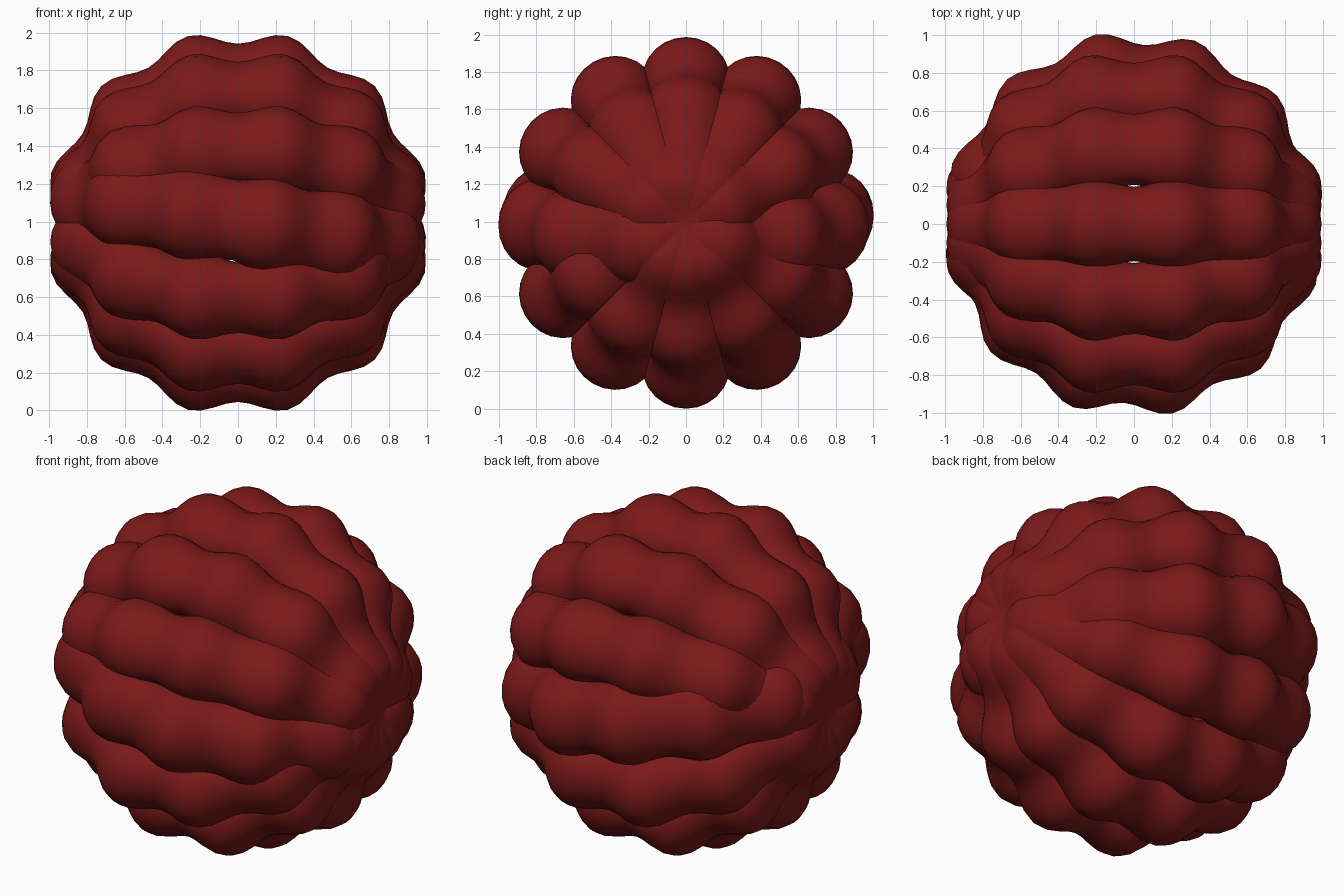
import bpy, bmesh
from math import sin, cos, pi, radians
from mathutils import Matrix

if "Cube" in bpy.data.objects:
    bpy.data.objects.remove(bpy.data.objects["Cube"])

LOBES, RINGS = 12, 6          # lobes round each ring, rings round the x axis
MAJOR = 0.79
STEPS, SIDES = 96, 24

red = bpy.data.materials.new("deep_red")
red.diffuse_color = (0.2, 0.01, 0.01, 1)
red.use_nodes = True
red.node_tree.nodes["Principled BSDF"].inputs["Base Color"].default_value = red.diffuse_color


def beaded_ring(name, turn, tilt=0.0, spin=0.0, lift=0.0, extra=0.0):
    """Closed ring in the xy plane whose tube swells into lobes."""
    bm = bmesh.new()
    rows = []
    for i in range(STEPS):
        a = 2 * pi * i / STEPS
        # waist on the x axis, lobes half a step away; waists stay wide sideways
        swell = cos(LOBES * a)
        deep, wide = 0.196 - 0.038 * swell, 0.213 + extra - 0.02 * swell
        row = []
        for j in range(SIDES):
            b = 2 * pi * j / SIDES
            d = MAJOR + deep * cos(b)
            row.append(bm.verts.new((d * cos(a), d * sin(a), wide * sin(b))))
        rows.append(row)
    for i in range(STEPS):
        p, q = rows[i], rows[(i + 1) % STEPS]
        for j in range(SIDES):
            k = (j + 1) % SIDES
            bm.faces.new((p[j], q[j], q[k], p[k]))
    bm.transform(Matrix.Translation((0, 0, 0.993 + lift))
                 @ Matrix.Rotation(tilt, 4, 'Y')
                 @ Matrix.Rotation(spin, 4, 'Z')
                 @ Matrix.Rotation(turn, 4, 'X'))
    for f in bm.faces:
        f.smooth = True
    mesh = bpy.data.meshes.new(name)
    bm.to_mesh(mesh)
    bm.free()
    mesh.materials.append(red)
    ob = bpy.data.objects.new(name, mesh)
    bpy.context.collection.objects.link(ob)


# Level ring, leaning and turned a little out of step with the others
beaded_ring("leaning_ring", 0, tilt=0.15, spin=-0.06, lift=0.015, extra=0.016)

# Five more rings crossing at both x poles
for k in range(1, RINGS):
    beaded_ring(f"lobed_ring_{k}", radians(30 * k), extra=0.004)
